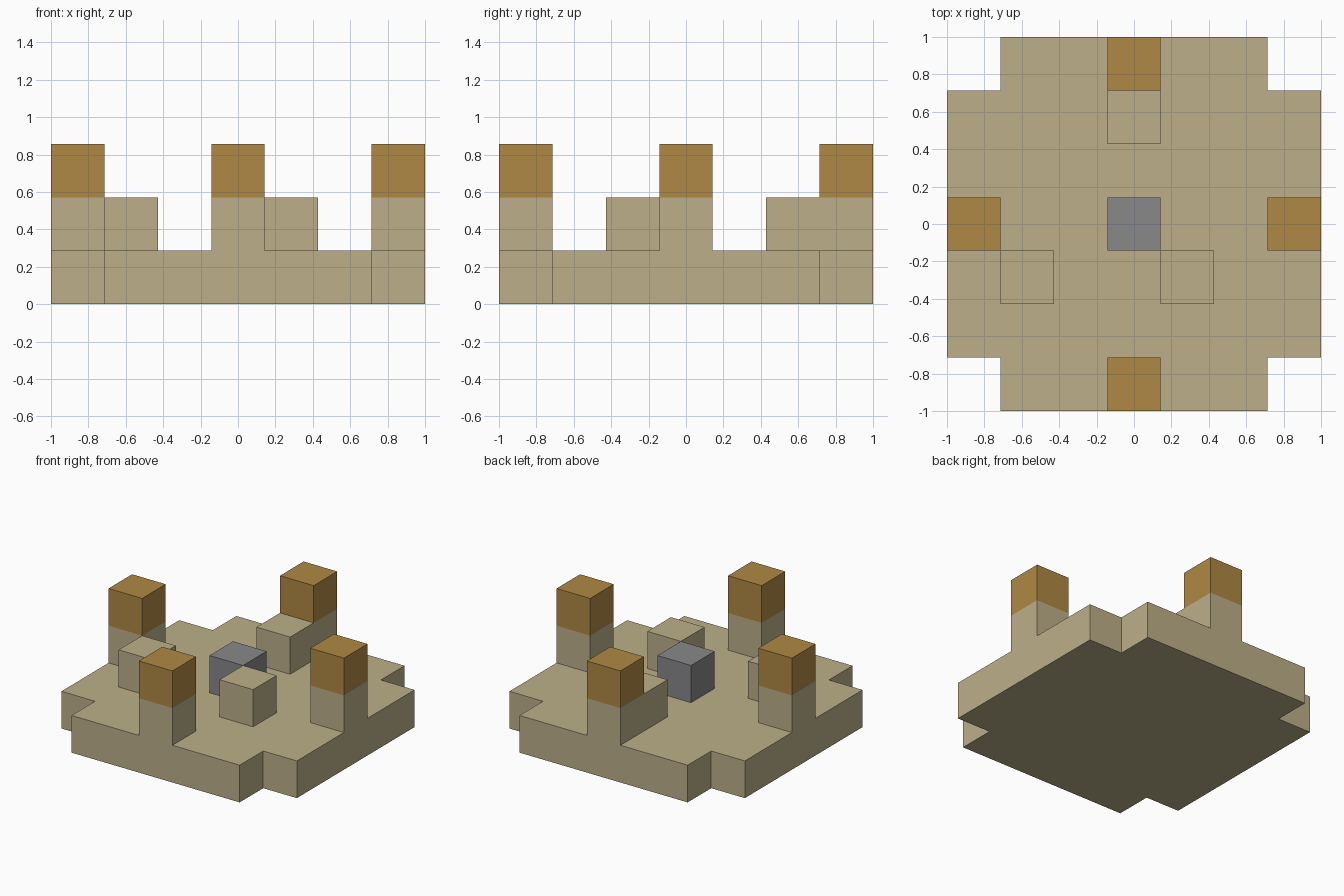
import bpy
import bmesh
from mathutils import Matrix, Vector

U = 2 / 7  # edge length of one block

if "Cube" in bpy.data.objects:
    bpy.data.objects.remove(bpy.data.objects["Cube"], do_unlink=True)


def material(name, rgb):
    mat = bpy.data.materials.new(name)
    mat.use_nodes = True
    color = (*rgb, 1)
    mat.diffuse_color = color
    for node in mat.node_tree.nodes:
        if node.type == "BSDF_PRINCIPLED":
            node.inputs["Base Color"].default_value = color
    return mat


sand = material("sand", (0.503, 0.429, 0.25))
ochre = material("ochre", (0.429, 0.25, 0.058))
grey = material("grey", (0.246, 0.246, 0.254))


def finish(name, bm, mat):
    bmesh.ops.recalc_face_normals(bm, faces=bm.faces)
    mesh = bpy.data.meshes.new(name)
    bm.to_mesh(mesh)
    bm.free()
    mesh.materials.append(mat)
    obj = bpy.data.objects.new(name, mesh)
    bpy.context.collection.objects.link(obj)
    return obj


def block(name, col, row, layer, mat):
    """One block, placed by its cell; the centre cell is (0, 0), the base is layer 0."""
    bm = bmesh.new()
    place = Matrix.Translation(Vector((col, row, layer + 0.5)) * U)
    bmesh.ops.create_cube(bm, size=U, matrix=place)
    return finish(name, bm, mat)


# Base slab: a square with its four corner cells notched out
o, i = 3.5 * U, 2.5 * U
corner = [(o, i), (i, i), (i, o)]
outline = []
for turn in range(4):
    for x, y in corner:
        for _ in range(turn):
            x, y = -y, x
        outline.append((x, y, 0))
bm = bmesh.new()
floor = bm.faces.new([bm.verts.new(p) for p in outline])
walls = bmesh.ops.extrude_face_region(bm, geom=[floor], use_keep_orig=True)
top = [v for v in walls["geom"] if isinstance(v, bmesh.types.BMVert)]
bmesh.ops.translate(bm, verts=top, vec=(0, 0, U))
finish("base_slab", bm, sand)

# Four edge pillars with ochre caps
for side, col, row in (("front", 0, -3), ("back", 0, 3), ("left", 3, 0), ("right", -3, 0)):
    block(side + "_pillar", col, row, 1, sand)
    block(side + "_pillar_cap", col, row, 2, ochre)

# Loose blocks around the grey centre block
block("back_step", 0, 2, 1, sand)
block("left_step", 1, -1, 1, sand)
block("right_step", -2, -1, 1, sand)
block("centre_block", 0, 0, 1, grey)
